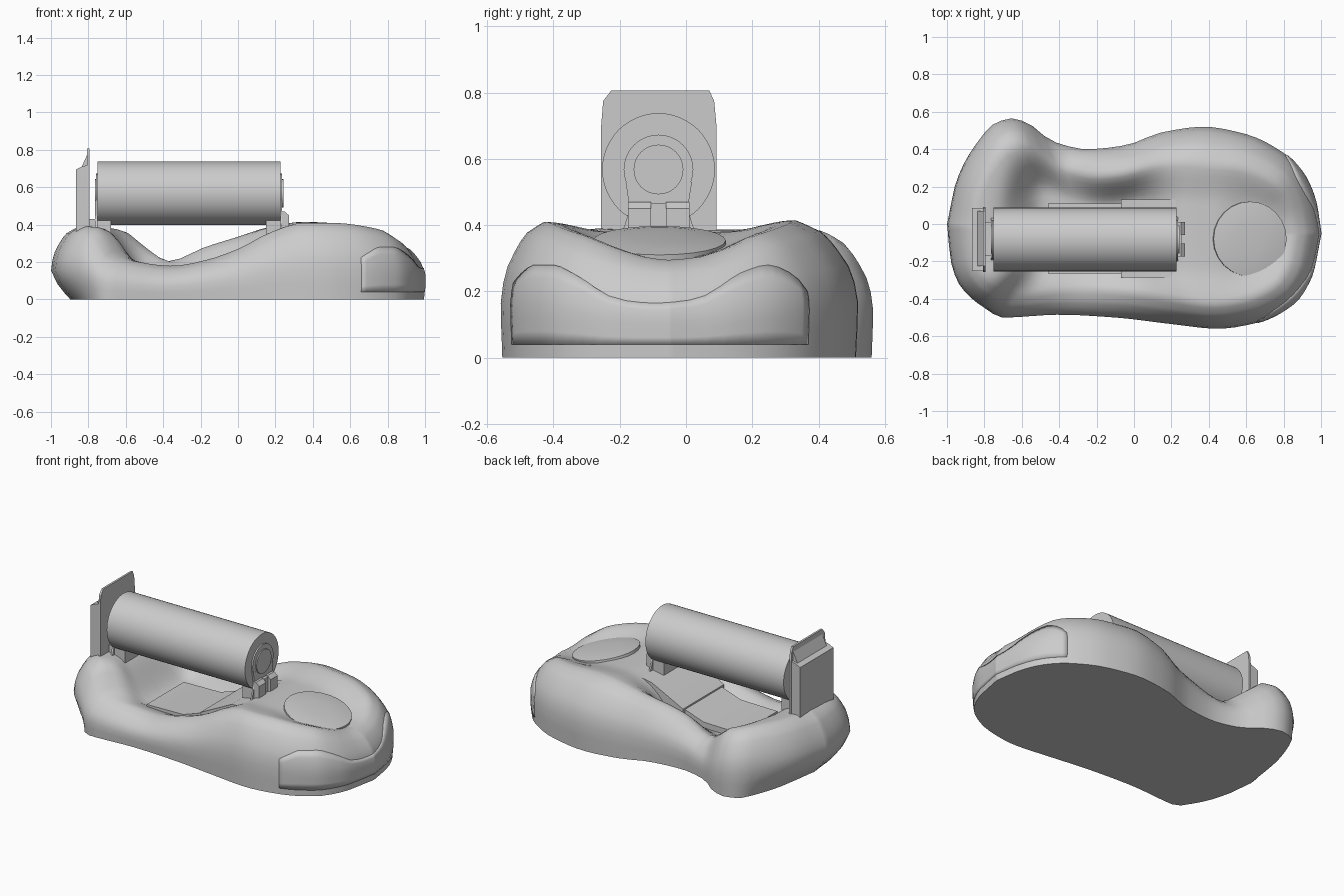
import bpy, bmesh, math
from mathutils import Vector

if "Cube" in bpy.data.objects:
    bpy.data.objects.remove(bpy.data.objects["Cube"])


def curve(pts):
    """Monotone cubic interpolation through (x, value) points."""
    xs, ys = zip(*pts)
    s = [(ys[i + 1] - ys[i]) / (xs[i + 1] - xs[i]) for i in range(len(xs) - 1)]
    m = [s[0]] + [0 if a * b <= 0 else 2 * a * b / (a + b) for a, b in zip(s, s[1:])] + [s[-1]]

    def f(x):
        x = min(max(x, xs[0]), xs[-1])
        i = max(k for k in range(len(s)) if x >= xs[k])
        h = xs[i + 1] - xs[i]
        t = (x - xs[i]) / h
        return (ys[i] * (1 + 2 * t) * (1 - t) ** 2 + m[i] * h * t * (1 - t) ** 2
                + ys[i + 1] * t * t * (3 - 2 * t) + m[i + 1] * h * t * t * (t - 1))
    return f


def finish(bm, name, angle=35):
    bmesh.ops.recalc_face_normals(bm, faces=bm.faces[:])
    me = bpy.data.meshes.new(name)
    bm.to_mesh(me)
    bm.free()
    ob = bpy.data.objects.new(name, me)
    bpy.context.collection.objects.link(ob)
    bpy.ops.object.select_all(action='DESELECT')
    ob.select_set(True)
    bpy.context.view_layer.objects.active = ob
    bpy.ops.object.shade_smooth_by_angle(angle=math.radians(angle))
    return ob


def prism(name, pts, lo, hi, axis):
    """Extrude a profile: axis 'y' takes (x, z) points, axis 'x' takes (y, z)."""
    bm = bmesh.new()
    put = (lambda p, v: (p[0], v, p[1])) if axis == 'y' else (lambda p, v: (v, p[0], p[1]))
    a = [bm.verts.new(put(p, lo)) for p in pts]
    b = [bm.verts.new(put(p, hi)) for p in pts]
    bm.faces.new(a)
    bm.faces.new(b)
    for i in range(len(pts)):
        j = (i + 1) % len(pts)
        bm.faces.new((a[i], a[j], b[j], b[i]))
    return finish(bm, name, 20)


def box(name, x0, x1, y0, y1, z0, z1):
    return prism(name, [(x0, z0), (x1, z0), (x1, z1), (x0, z1)], y0, y1, 'y')


def lathe_x(name, prof, y, z, n=48):
    """Revolve (x, radius) points round an axis along x."""
    bm = bmesh.new()
    rings = [[bm.verts.new((x, y + r * math.cos(2 * math.pi * k / n), z + r * math.sin(2 * math.pi * k / n)))
              for k in range(n)] for x, r in prof]
    for a, b in zip(rings, rings[1:]):
        for k in range(n):
            bm.faces.new((a[k], a[k - 1], b[k - 1], b[k]))
    bm.faces.new(rings[0])
    bm.faces.new(rings[-1])
    return finish(bm, name)


# Plan outline, rim heights and centre-line height of the body
back = curve([(-1, 0), (-.95, .23), (-.85, .42), (-.74, .54), (-.65, .565), (-.57, .54), (-.43, .44), (-.25, .40),
              (-.05, .42), (.15, .49), (.37, .52), (.6, .48), (.8, .38), (.9, .28), (.97, .13), (1, -.05)])
front = curve([(-1, 0), (-.98, -.2), (-.93, -.33), (-.8, -.45), (-.7, -.5), (-.4, -.485), (-.1, -.5),
               (.2, -.535), (.45, -.56), (.65, -.53), (.85, -.43), (.95, -.28), (1, -.05)])
rim_front = curve([(-1, .385), (-.9, .39), (-.82, .36), (-.75, .25), (-.65, .21), (-.4, .18), (-.2, .21), (0, .27),
                   (.2, .36), (.4, .41), (.55, .41), (.85, .375), (.95, .33), (.985, .3), (1, .295)])
rim_back = curve([(-1, .385), (-.85, .39), (-.68, .37), (-.55, .28), (-.42, .205), (-.2, .28), (0, .335), (.2, .39),
                  (.4, .415), (.55, .41), (.85, .375), (.95, .325), (.985, .3), (1, .295)])
centre = curve([(-.88, .39), (-.72, .365), (-.48, .15), (-.2, .14), (0, .18), (.15, .32), (.3, .38), (.42, .38),
                (.62, .335), (.82, .29), (.9, .28)])
inset = curve([(0, .005), (.4, 0), (.62, .015), (.78, .045), (.92, .085), (1, .14)])


def spine(x):
    return Vector((x * .6, -.06))


def edge(x, side):
    return Vector((x, back(x) if side else front(x)))


def rim(x, side):
    return rim_back(x) if side else rim_front(x)


def wall(x, side, z, extra=0.0):
    """Point on the outer wall at height z."""
    p, h = edge(x, side), rim(x, side)
    c = spine(x) - p
    under = .1 * min(1, max(0, (-x - .75) / .2)) * max(0, 1 - z / .16) ** 1.5
    wide = 1 + (.45 * max(0, 1 - abs(x - .45) / .45) if side else 0)
    q = p + c.normalized() * (inset(z / h) * wide + under + extra)
    return Vector((q.x, q.y, z))


def top(x, side, u):
    """Point on the upper surface, u = 0 on the rim and 1 on the spine."""
    h = rim(x, side)
    a = wall(x, side, h)
    c = spine(x)
    q = a.xy.lerp(c, u)
    t = min(1, u * 1.85)
    t = t * t * (3 - 2 * t)
    return Vector((q.x, q.y, h + (centre(q.x) - h) * t))


# Body
N = 44
stations = [(math.cos(math.pi * i / N), True) for i in range(N)] + \
           [(-math.cos(math.pi * i / N), False) for i in range(N)]
bm = bmesh.new()
rings = [[bm.verts.new(wall(x, s, rim(x, s) * r)) for x, s in stations]
         for r in (0, .1, .22, .4, .55, .67, .78, .86, .92, .97)]
rings += [[bm.verts.new(top(x, s, k / 12)) for x, s in stations] for k in range(13)]
for a, b in zip(rings, rings[1:]):
    for i in range(len(a)):
        bm.faces.new((a[i - 1], a[i], b[i], b[i - 1]))
bm.faces.new(rings[0])
bmesh.ops.remove_doubles(bm, verts=bm.verts[:], dist=.0005)
finish(bm, "body", 45)

# Wrap-around end panel
panel_top = curve([(-.54, .19), (-.52, .24), (-.48, .28), (-.43, .28), (-.35, .25), (-.2, .175), (-.1, .165),
                   (.02, .175), (.2, .26), (.28, .28), (.34, .25), (.37, .2)])
xs = [.66 + .34 * math.sin(math.pi / 2 * i / 20) for i in range(21)]
path = [(x, False) for x in xs] + [(x, True) for x in reversed(xs[:-1]) if x > .81]
bm = bmesh.new()
cols = []
for x, s in path:
    zt = panel_top(edge(x, s).y)
    cols.append([bm.verts.new(wall(x, s, .04 + (zt - .04) * k / 6, -.003)) for k in range(7)])
for a, b in zip(cols, cols[1:]):
    for k in range(6):
        bm.faces.new((a[k], b[k], b[k + 1], a[k + 1]))
panel = finish(bm, "end_panel")
sol = panel.modifiers.new("thickness", 'SOLIDIFY')
sol.thickness, sol.offset = .012, -1

# Tilted round button
bm = bmesh.new()
n = 24
prof = [(.2, -.03), (.2, .004), (.15, .012), (.08, .017)]
rr = [[bm.verts.new((r * math.cos(2 * math.pi * k / n), r * math.sin(2 * math.pi * k / n), z)) for k in range(n)]
      for r, z in prof]
for a, b in zip(rr, rr[1:]):
    for k in range(n):
        bm.faces.new((a[k - 1], a[k], b[k], b[k - 1]))
bm.faces.new(rr[0])
bm.faces.new(rr[-1])
button = finish(bm, "button")
button.location = (.62, -.08, .35)
button.rotation_euler = (0, .22, 0)

# Roller and its end hubs
Y, Z = -.083, .568
lathe_x("roller", [(-.75, .17), (.226, .17)], Y, Z)
for name, x, d in (("right_hub", .22, 1), ("left_hub", -.743, -1)):
    lathe_x(name, [(x, .105), (x + .015 * d, .105), (x + .015 * d, .075), (x + .022 * d, .075)], Y, Z, 32)

# Upright post with a raised chamfered blade
prism("cutter_post", [(-.865, .36), (-.865, .695), (-.835, .71), (-.80, .72), (-.80, .36)], -.25, .085, 'y')
prism("cutter_slope", [(-.838, .705), (-.793, .803), (-.80, .705)], -.225, .07, 'y')
prism("cutter_blade", [(-.256, .38), (-.256, .70), (-.25, .775), (-.225, .807), (.07, .807), (.085, .775),
                       (.092, .70), (.092, .38)], -.806, -.793, 'x')

# Roller supports
neck = [(-.2, .36), (.04, .36), (.02, .40), (.005, .45), (.018, .53), (-.182, .53), (-.17, .45), (-.185, .40)]
prism("right_neck", neck, .226, .236, 'x')
prism("left_neck", neck, -.765, -.752, 'x')
box("right_support", .15, .25, -.17, .01, .28, .43)
box("left_support", -.80, -.68, -.17, .01, .33, .43)
for i, (y0, y1) in enumerate(((-.175, -.105), (-.06, .01))):
    prism("clip_%d" % i, [(.235, .36), (.272, .36), (.272, .45), (.25, .47), (.235, .47)], y0, y1, 'y')
box("clip_centre", .235, .255, -.105, -.06, .37, .465)

# Stepped cradle plates in the basin
prism("cradle_upper", [(.23, .36), (.15, .345), (-.07, .235), (-.07, .17), (.23, .28)], -.285, .13, 'y')
prism("cradle_lower", [(-.07, .225), (-.2, .18), (-.46, .175), (-.46, .12), (-.2, .12), (-.07, .16)],
      -.265, .11, 'y')
